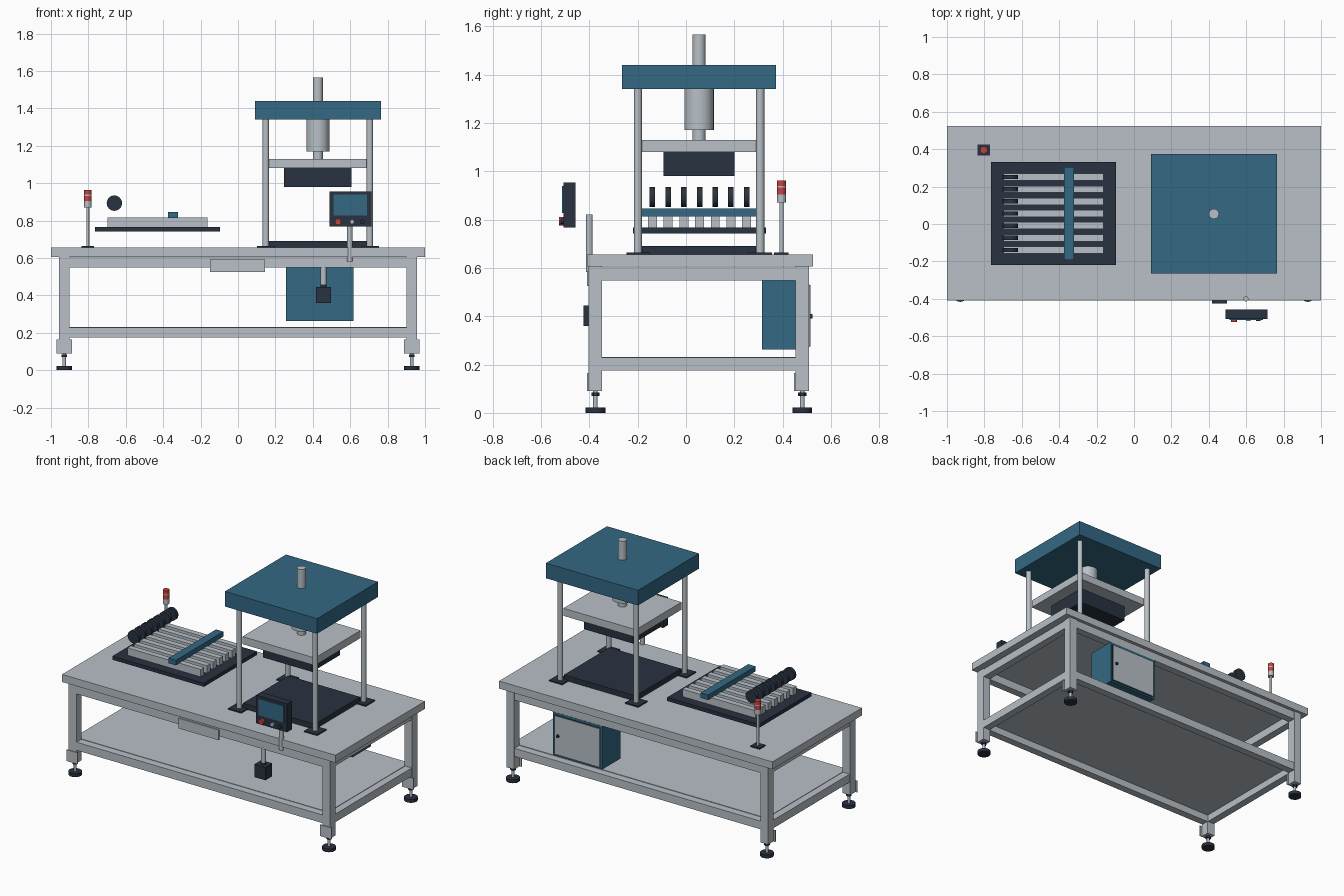
import bpy, bmesh, math
from mathutils import Matrix

if "Cube" in bpy.data.objects:
    bpy.data.objects.remove(bpy.data.objects["Cube"])


def material(name, r, g, b):
    m = bpy.data.materials.new(name)
    m.diffuse_color = (r, g, b, 1)
    m.use_nodes = True
    m.node_tree.nodes["Principled BSDF"].inputs["Base Color"].default_value = m.diffuse_color
    return m


GREY = material("steel grey", 0.48, 0.53, 0.57)
BLUE = material("machine blue", 0.033, 0.138, 0.23)
DARK = material("dark slate", 0.022, 0.032, 0.051)
RED = material("signal red", 0.58, 0.055, 0.05)


def finish(name, bm, mat, smooth=False):
    me = bpy.data.meshes.new(name)
    bm.to_mesh(me)
    bm.free()
    me.materials.append(mat)
    ob = bpy.data.objects.new(name, me)
    bpy.context.collection.objects.link(ob)
    if smooth:
        bpy.ops.object.select_all(action='DESELECT')
        ob.select_set(True)
        bpy.context.view_layer.objects.active = ob
        bpy.ops.object.shade_smooth_by_angle(angle=math.radians(35))
    return ob


def box(name, mat, x, y, z):
    """Box from (min, max) ranges on each axis."""
    bm = bmesh.new()
    size = [r[1] - r[0] for r in (x, y, z)]
    mid = [(r[0] + r[1]) / 2 for r in (x, y, z)]
    bmesh.ops.create_cube(bm, size=1, matrix=Matrix.Translation(mid) @ Matrix.Diagonal((*size, 1)))
    return finish(name, bm, mat)


def cyl(name, mat, a, b, r, span, axis='Z', sides=32):
    """Cylinder; Z axis: a, b = x, y.  Y axis: a, b = x, z.  span = range along the axis."""
    bm = bmesh.new()
    mid, depth = (span[0] + span[1]) / 2, span[1] - span[0]
    if axis == 'Z':
        mat4 = Matrix.Translation((a, b, mid))
    else:
        mat4 = Matrix.Translation((a, mid, b)) @ Matrix.Rotation(math.pi / 2, 4, 'X')
    bmesh.ops.create_cone(bm, cap_ends=True, segments=sides, radius1=r, radius2=r, depth=depth, matrix=mat4)
    return finish(name, bm, mat, True)


def around(c, h):
    return (c - h, c + h)


# Table top, shelf and frame
box("table_top", GREY, (-1, 1), (-0.41, 0.525), (0.605, 0.655))
box("lower_shelf", GREY, (-0.906, 0.906), (-0.35, 0.455), (0.222, 0.232))
LEG_X, LEG_Y = 0.929, (-0.375, 0.481)
for y in LEG_Y:
    for z, tag in ((0.575, "upper"), (0.202, "lower")):
        box(tag + "_long_rail", GREY, (-0.906, 0.906), around(y, 0.025), around(z, 0.027))
    for s in (-1, 1):
        x = s * LEG_X
        box("leg", GREY, around(x, 0.028), around(y, 0.028), (0.09, 0.605))
        box("leg_bracket", GREY, around(x, 0.041), (y - 0.034, y - 0.028), (0.09, 0.165))
        cyl("foot_pad", DARK, x, y, 0.041, (0, 0.022))
        cyl("foot_stem", GREY, x, y, 0.009, (0.022, 0.09), sides=16)
        cyl("foot_nut", DARK, x, y, 0.017, (0.07, 0.084), sides=6)
for s in (-1, 1):
    for z, tag in ((0.575, "upper"), (0.202, "lower")):
        box(tag + "_end_rail", GREY, around(s * LEG_X, 0.025), (-0.35, 0.455), around(z, 0.027))
box("drawer_front", GREY, (-0.15, 0.145), (-0.409, -0.40), (0.525, 0.592))

# Electrical cabinet under the table
box("cabinet", BLUE, (0.257, 0.618), (0.315, 0.507), (0.262, 0.548))
box("cabinet_seal", DARK, (0.269, 0.606), (0.507, 0.511), (0.272, 0.532))
box("cabinet_door", GREY, (0.272, 0.603), (0.511, 0.515), (0.275, 0.529))
cyl("door_knob", DARK, 0.576, 0.40, 0.010, (0.515, 0.523), 'Y', 16)

# Switch box hanging from the front rail
box("switch_box", DARK, (0.417, 0.497), (-0.424, -0.352), (0.36, 0.445))
cyl("switch_nut", DARK, 0.457, -0.386, 0.016, (0.445, 0.458), sides=16)
cyl("switch_hanger", GREY, 0.457, -0.386, 0.016, (0.458, 0.56), sides=24)

# Press frame
PX, PY = 0.427, 0.054
box("press_base", DARK, around(PX, 0.262), around(PY, 0.237), (0.655, 0.69))
for sx in (-1, 1):
    for sy in (-1, 1):
        x, y = PX + sx * 0.278, PY + sy * 0.253
        box("column_flange", DARK, around(x, 0.048), around(y, 0.048), (0.655, 0.663))
        cyl("column", GREY, x, y, 0.017, (0.66, 1.345))
box("press_head", BLUE, around(PX, 0.337), around(PY, 0.319), (1.34, 1.44))
cyl("upper_rod", GREY, PX, PY, 0.027, (1.44, 1.565))
cyl("cylinder_body", GREY, PX, PY, 0.061, (1.17, 1.34))
cyl("lower_rod", GREY, PX, PY, 0.027, (1.13, 1.17))
box("moving_plate", GREY, around(PX, 0.265), around(PY, 0.239), (1.08, 1.13))
box("press_tool", DARK, around(PX, 0.18), around(PY, 0.147), (0.98, 1.08))

# Feeding tray with rails, rollers and cross bar
box("tray", DARK, (-0.765, -0.095), (-0.22, 0.332), (0.742, 0.766))
for i in range(7):
    y = -0.139 + i * 0.065
    box("feed_rail", GREY, (-0.698, -0.163), around(y, 0.0185), (0.766, 0.815))
    cyl("feed_roller", DARK, -0.661, 0.893, 0.041, around(y, 0.0115), 'Y')
box("cross_bar", BLUE, (-0.375, -0.321), (-0.192, 0.306), (0.813, 0.846))

# Signal tower
TX, TY = -0.803, 0.395
box("tower_base", DARK, around(TX, 0.033), around(TY, 0.03), (0.655, 0.663))
cyl("tower_pole", GREY, TX, TY, 0.008, (0.66, 0.875), sides=16)
for mat, z0, z1, name in ((GREY, 0.870, 0.904, "tower_collar"), (RED, 0.904, 0.932, "lower_lamp"),
                          (GREY, 0.932, 0.938, "lamp_spacer"), (RED, 0.938, 0.962, "upper_lamp")):
    cyl(name, mat, TX, TY, 0.0195, (z0, z1), sides=24)

# Operator panel on its post
cyl("panel_post", GREY, 0.598, -0.40, 0.014, (0.582, 0.82), sides=24)
box("panel_case", DARK, (0.488, 0.714), (-0.507, -0.457), (0.767, 0.954))
box("panel_screen", BLUE, (0.511, 0.691), (-0.513, -0.507), (0.828, 0.938))
for x, r, depth, mat, name in ((0.535, 0.017, 0.018, RED, "stop_button"),
                               (0.61, 0.012, 0.012, GREY, "start_button"),
                               (0.665, 0.012, 0.012, DARK, "mode_button")):
    cyl(name, mat, x, 0.793, r, (-0.507 - depth, -0.507), 'Y', 20)
